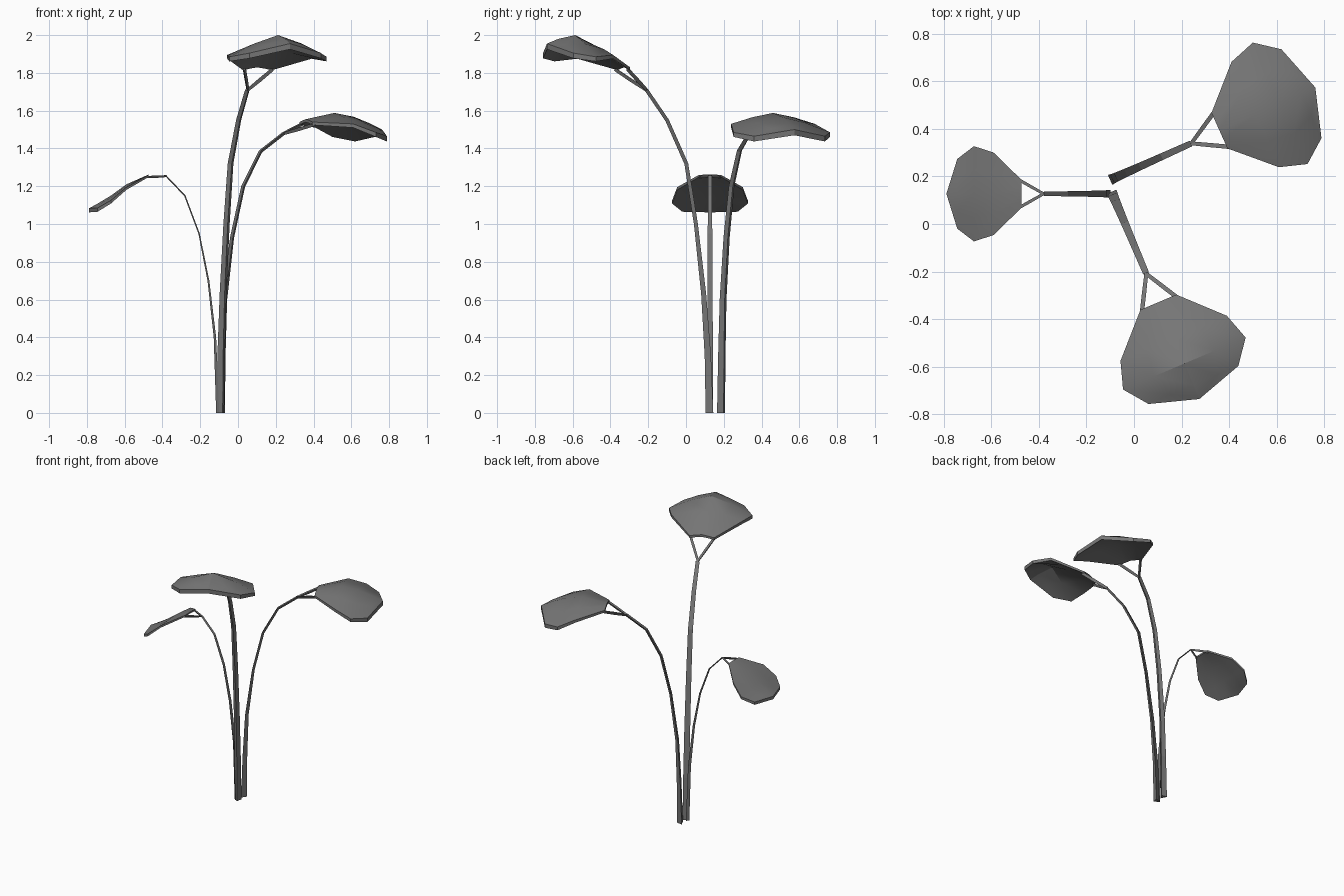
import bpy, bmesh
from mathutils import Vector

if "Cube" in bpy.data.objects:
    bpy.data.objects.remove(bpy.data.objects["Cube"])

# half outline of a leaf: distance past the fork, half width (tip is last)
OUTLINE = [(.13, .082), (.295, .243), (.41, .280), (.508, .205), (.572, 0)]

dark = bpy.data.materials.new("dark_grey")
dark.diffuse_color = (.18, .18, .18, 1)
dark.use_nodes = True
dark.node_tree.nodes["Principled BSDF"].inputs["Base Color"].default_value = dark.diffuse_color


def finish(bm, name):
    bmesh.ops.recalc_face_normals(bm, faces=bm.faces)
    mesh = bpy.data.meshes.new(name)
    bm.to_mesh(mesh)
    bm.free()
    mesh.materials.append(dark)
    obj = bpy.data.objects.new(name, mesh)
    bpy.context.collection.objects.link(obj)
    return obj


def tube(bm, path, side, sizes):
    """Three-sided tube, flat on the inner side, ridge on the outer side."""
    rings = []
    for i, p in enumerate(path):
        t = (path[min(i + 1, len(path) - 1)] - path[max(i - 1, 0)]).normalized()
        out = side.cross(t).normalized()
        if i == 0 and p.z == 0:
            out = side.cross(Vector((0, 0, 1)))
        w, d = sizes[i]
        rings.append([bm.verts.new(p + o) for o in
                      (side * w - out * d / 3, side * -w - out * d / 3, out * d * .67)])
    for a, b in zip(rings, rings[1:]):
        for k in range(3):
            n = (k + 1) % 3
            bm.faces.new((a[k], a[n], b[n], b[k]))
    bm.faces.new(rings[0])
    bm.faces.new(rings[-1])


def plant(name, base, heading, path, mid, edge, scale, depth):
    d = Vector((*heading, 0)).normalized()
    n = Vector((-d.y, d.x, 0))
    base = Vector((*base, 0))
    pts = [base + d * s + Vector((0, 0, z)) for s, z in path]
    fork = pts[-1]
    plan = Vector((fork.x, fork.y, 0))

    # curved stem, tapering upward, plus two fork arms
    bm = bmesh.new()
    last = len(pts) - 1
    sizes = [((.023 - .010 * i / last) * scale,
              depth * max(.45, 1 - .2 * i)) for i in range(last + 1)]
    tube(bm, pts, n, sizes)
    u, v = OUTLINE[0]
    for sgn in (-1, 1):
        corner = plan + d * (u + .015) * scale + n * sgn * v * scale
        corner.z = edge[0] - .010
        half = (fork + corner) / 2
        run = corner - fork
        side = Vector((-run.y, run.x, 0)).normalized()
        tube(bm, [fork, half, corner], side,
             [(.008 * scale, .014 * scale), (.009 * scale, .018 * scale),
              (.009 * scale, .016 * scale)])
    finish(bm, name + "_stem")

    # arched leaf plate: rows of five points, closed by a tip fan
    bm = bmesh.new()
    layers = []
    for under in (0, 1):
        rows = []
        for i, ((u, v), zm, ze) in enumerate(zip(OUTLINE[:-1], mid, edge)):
            row = []
            for f in (-1, -.5, 0, .5, 1):
                co = plan + d * u * scale + n * v * f * scale
                co.z = zm + (ze - zm) * (.4 if abs(f) == .5 else abs(f))
                co.z -= under * scale * (.016 + .004 * i)
                row.append(bm.verts.new(co))
            rows.append(row)
        co = plan + d * OUTLINE[-1][0] * scale
        co.z = mid[-1] - under * scale * .03
        tip = bm.verts.new(co)
        for a, b in zip(rows, rows[1:]):
            for k in range(4):
                bm.faces.new((a[k], a[k + 1], b[k + 1], b[k]))
        for k in range(4):
            bm.faces.new((rows[-1][k], rows[-1][k + 1], tip))
        layers.append(rows[0] + [r[-1] for r in rows[1:]] + [tip]
                      + [r[0] for r in rows[:0:-1]])
    top, bottom = layers
    for k in range(len(top)):
        m = (k + 1) % len(top)
        bm.faces.new((top[k], top[m], bottom[m], bottom[k]))
    leaf = finish(bm, name + "_leaf")
    bpy.ops.object.select_all(action='DESELECT')
    leaf.select_set(True)
    bpy.context.view_layer.objects.active = leaf
    bpy.ops.object.shade_smooth_by_angle()


# tall front stalk
plant("tall", (-.09, .125), (.39, -.92),
      [(0, 0), (.01, .3), (.035, .63), (.08, 1.0), (.135, 1.32), (.245, 1.55), (.363, 1.71)],
      [1.845, 1.945, 2.0, 1.98, 1.955], [1.83, 1.895, 1.885, 1.905], 1, .034)
# middle stalk, leaning back right
plant("middle", (-.09, .19), (.91, .41),
      [(0, 0), (.008, .3), (.022, .6), (.066, .93), (.13, 1.2), (.23, 1.385), (.363, 1.48)],
      [1.555, 1.588, 1.567, 1.53, 1.50], [1.54, 1.53, 1.485, 1.465], 1, .034)
# short stalk, leaning left
plant("short", (-.105, .127), (-1, 0),
      [(0, 0), (.015, .4), (.05, .7), (.1, .95), (.175, 1.15), (.275, 1.255)],
      [1.262, 1.21, 1.15, 1.108, 1.083], [1.26, 1.195, 1.125, 1.085], .715, .016)
